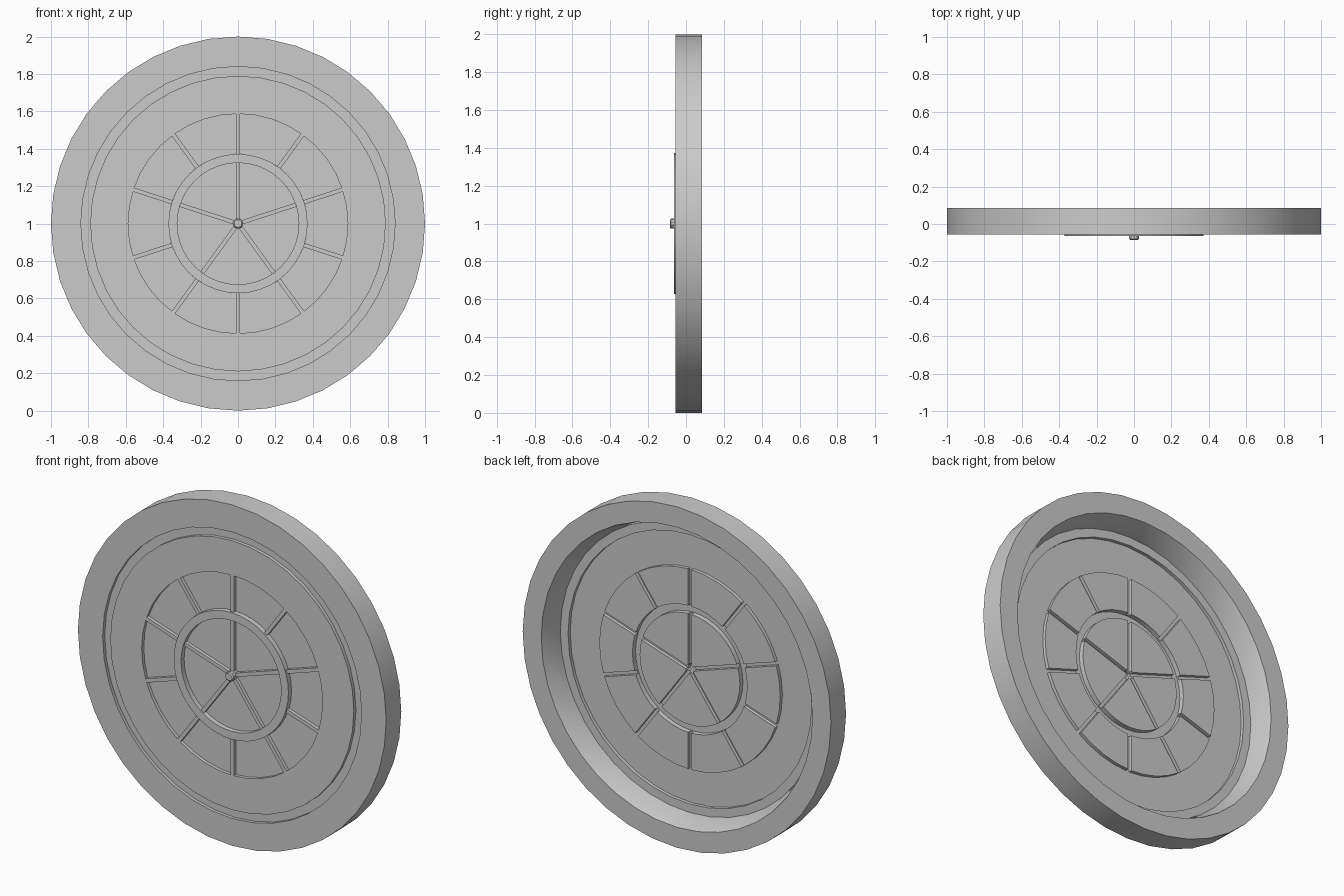
import bpy, bmesh
from math import sin, cos, pi, asin, radians

if "Cube" in bpy.data.objects:
    bpy.data.objects.remove(bpy.data.objects["Cube"])

SIDES = 40
PLATE, RING, PANE = -0.055, -0.064, -0.035   # depth levels along y
W = 0.011                                    # half width of a spoke


def pt(r, a, y):
    return (r * cos(a), y, 1 + r * sin(a))


def finish(name, bm, merge=True):
    if merge:
        bmesh.ops.remove_doubles(bm, verts=bm.verts, dist=0.0004)
    bmesh.ops.recalc_face_normals(bm, faces=bm.faces)
    me = bpy.data.meshes.new(name)
    bm.to_mesh(me)
    bm.free()
    ob = bpy.data.objects.new(name, me)
    bpy.context.collection.objects.link(ob)
    bpy.ops.object.select_all(action='DESELECT')
    ob.select_set(True)
    bpy.context.view_layer.objects.active = ob
    bpy.ops.object.shade_smooth_by_angle(angle=radians(30))
    return ob


def quad(bm, *pts):
    bm.faces.new([bm.verts.new(p) for p in pts])


def lathe(name, profile, sides=SIDES, cap=False):
    """Spin (radius, y) points around the y axis through the centre."""
    bm = bmesh.new()
    for i in range(sides):
        a, b = (pi / 2 + 2 * pi * k / sides for k in (i, i + 1))
        for (r0, y0), (r1, y1) in zip(profile, profile[1:]):
            quad(bm, pt(r0, a, y0), pt(r0, b, y0), pt(r1, b, y1), pt(r1, a, y1))
    if cap:
        r, y = profile[-1]
        bm.faces.new([bm.verts.new(pt(r, 2 * pi * i / sides + pi / 2, y))
                      for i in range(sides)])
    return finish(name, bm)


def arc(r, a0, a1, steps):
    """Angles along a window edge, inset by the spoke half width."""
    d = asin(W / r)
    mids = [a0 + (a1 - a0) * k / steps for k in range(1, steps)]
    mids = [a for a in mids if a0 + d < a < a1 - d] if d < (a1 - a0) / steps else \
           [a0 + d + (a1 - a0 - 2 * d) * k / steps for k in range(1, steps)]
    return [a0 + d] + mids + [a1 - d]


def windows(name, count, r_in, r_out, y_in, y_out, steps):
    """Sunken panes in a circle with flat spokes between them."""
    panes, spokes = bmesh.new(), bmesh.new()
    for i in range(count):
        a0, a1 = (pi / 2 + 2 * pi * k / count for k in (i, i + 1))
        inner, outer = arc(r_in, a0, a1, steps), arc(r_out, a0, a1, steps)
        for k in range(steps):
            p, q = inner[k], inner[k + 1]
            s, t = outer[k], outer[k + 1]
            quad(panes, pt(r_in, p, PANE), pt(r_in, q, PANE),
                 pt(r_out, t, PANE), pt(r_out, s, PANE))
            for r, u, v, y in ((r_in, p, q, y_in), (r_out, s, t, y_out)):
                quad(panes, pt(r, u, PANE), pt(r, v, PANE), pt(r, v, y), pt(r, u, y))
        # side walls next to the spokes
        for k in (0, -1):
            quad(panes, pt(r_in, inner[k], PANE), pt(r_out, outer[k], PANE),
                 pt(r_out, outer[k], PLATE), pt(r_in, inner[k], PLATE))
        # spoke face
        di, do = asin(W / r_in), asin(W / r_out)
        quad(spokes, pt(r_in, a0 - di, PLATE), pt(r_in, a0 + di, PLATE),
             pt(r_out, a0 + do, PLATE), pt(r_out, a0 - do, PLATE))
    finish(name + "_panes", panes)
    finish(name + "_spokes", spokes)


# thick outer rim: sloped back opening, flat front
lathe("outer_rim", [(0.84, PANE), (0.88, 0.085), (1.0, 0.085),
                    (1.0, PLATE), (0.84, PLATE), (0.84, PANE)])
# groove behind the rim and the flat plate around the windows
lathe("grooved_plate", [(0.84, PANE), (0.79, PANE), (0.79, PLATE), (0.587, PLATE)])
# two circles of windows
windows("outer_window", 10, 0.372, 0.587, RING, PLATE, 4)
windows("inner_window", 5, 0.027, 0.325, PLATE, RING, 8)
# raised ring between the windows
lathe("middle_ring", [(0.372, PLATE), (0.372, RING), (0.325, RING), (0.325, PLATE)])
# centre knob
lathe("centre_knob", [(0.027, PLATE), (0.027, -0.079), (0.021, -0.085)], 10, True)
